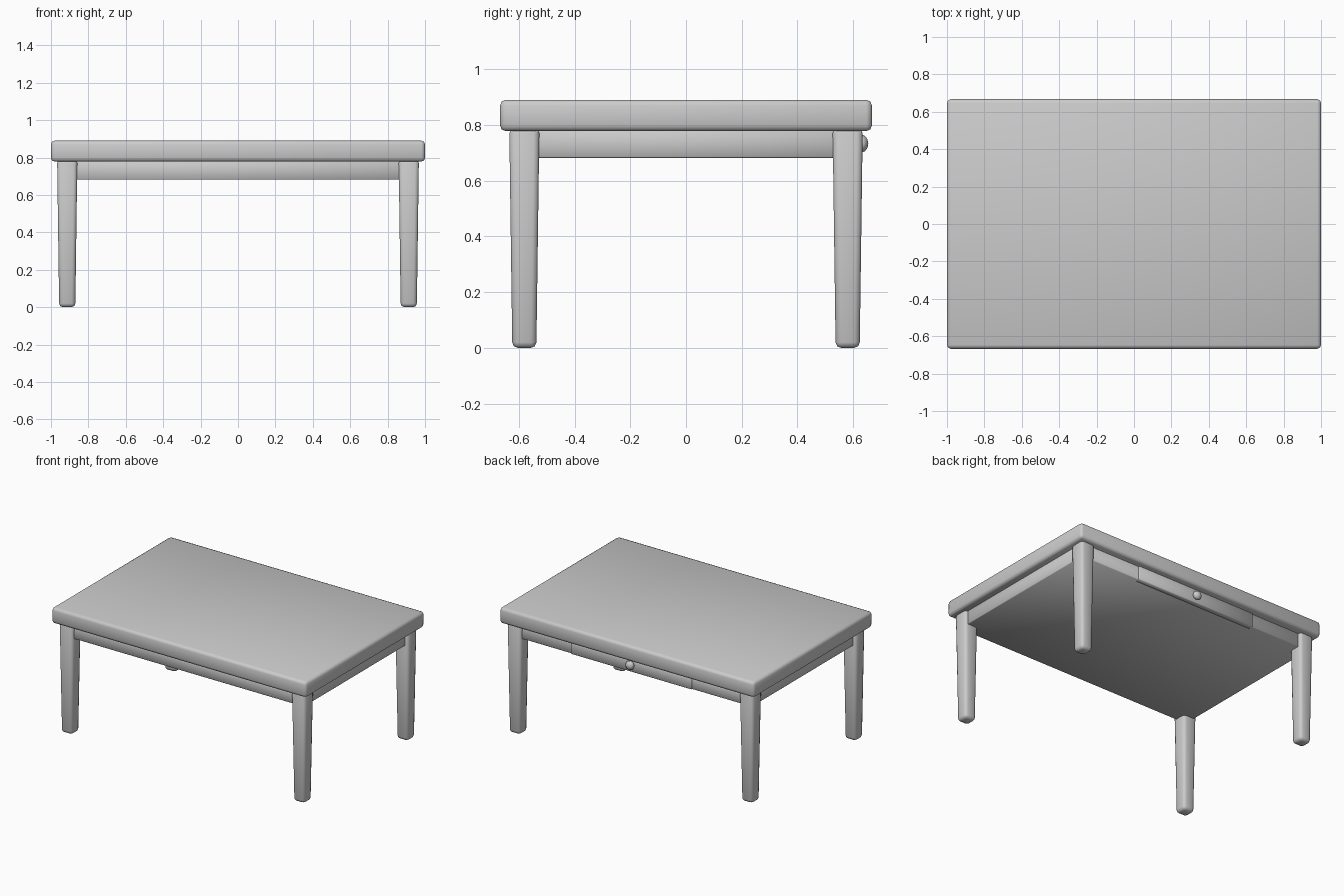
import bpy
import math

cube = bpy.data.objects.get("Cube")
if cube:
    bpy.data.objects.remove(cube, do_unlink=True)

grey = bpy.data.materials.new("plain_grey")
grey.use_nodes = True
grey.diffuse_color = (0.6, 0.6, 0.6, 1)
grey.node_tree.nodes["Principled BSDF"].inputs["Base Color"].default_value = (0.6, 0.6, 0.6, 1)


def finish(obj, name, bevel=0, segments=2):
    """Name, colour, bevel and shade a part."""
    obj.name = name
    obj.data.materials.append(grey)
    if bevel:
        mod = obj.modifiers.new("soft_edges", "BEVEL")
        mod.width = bevel
        mod.segments = segments
        bpy.ops.object.modifier_apply(modifier=mod.name)
    bpy.ops.object.shade_smooth_by_angle(angle=math.radians(50))
    return obj


def box(name, low, high, bevel=0, segments=2, taper=1):
    """Box between two corners, its lower end scaled by taper."""
    bpy.ops.mesh.primitive_cube_add(size=1)
    obj = bpy.context.object
    for v in obj.data.vertices:
        scale = taper if v.co.z < 0 else 1
        v.co.x *= scale
        v.co.y *= scale
        for i in range(3):
            v.co[i] = (low[i] + high[i]) / 2 + v.co[i] * (high[i] - low[i])
    return finish(obj, name, bevel, segments)


# Thick top with softened edges
box("table_top", (-1, -0.667, 0.778), (1, 0.667, 0.89), 0.02)

# Solid apron below the top
box("apron", (-0.945, -0.61, 0.682), (0.945, 0.61, 0.785), 0.004, 1)

# Four tapered legs
for end, y in (("front", -0.58), ("back", 0.58)):
    for side, x in (("right", -0.913), ("left", 0.913)):
        box(f"{end}_{side}_leg", (x - 0.054, y - 0.054, 0),
            (x + 0.054, y + 0.054, 0.79), 0.02, 2, 0.8)

# Drawer in the back apron
box("drawer_front", (-0.475, 0.58, 0.682), (0.475, 0.618, 0.782), 0.004, 1)

# Drawer knob: a small faceted turned shape
bpy.ops.mesh.primitive_uv_sphere_add(segments=8, ring_count=6, radius=0.032,
                                     location=(0, 0.63, 0.733),
                                     rotation=(math.pi / 2, 0, 0))
knob = bpy.context.object
knob.scale.z = 0.75
finish(knob, "drawer_knob")
